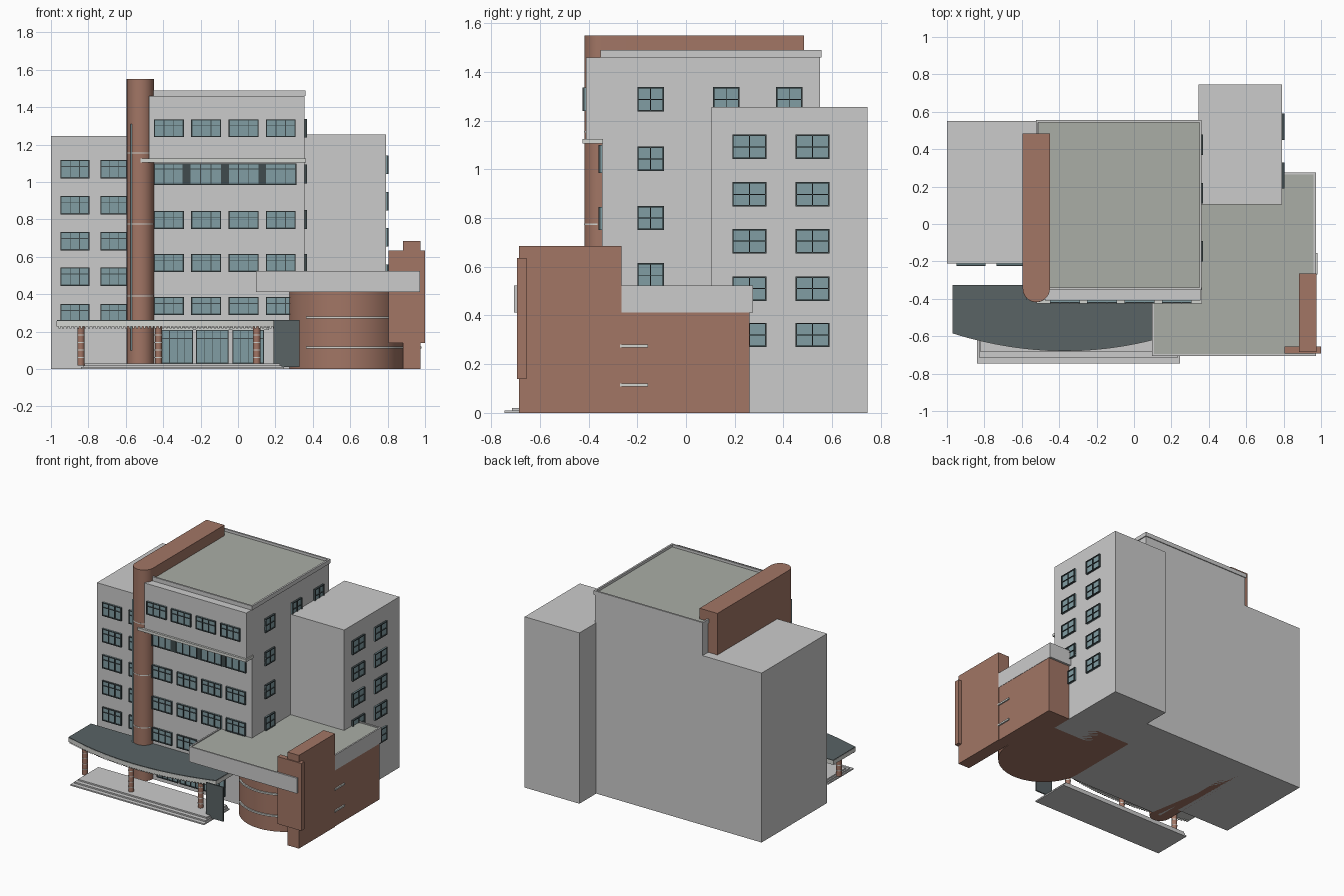
import bpy, bmesh, math
from mathutils import Matrix, Vector

if "Cube" in bpy.data.objects:
    bpy.data.objects.remove(bpy.data.objects["Cube"])


def material(name, rgb):
    m = bpy.data.materials.new(name)
    m.diffuse_color = (*rgb, 1)
    m.use_nodes = True
    m.node_tree.nodes["Principled BSDF"].inputs["Base Color"].default_value = m.diffuse_color
    return m


BRICK = material("brick", (0.36, 0.18, 0.13))
GLASS = material("glass", (0.22, 0.34, 0.37))
FRAME = material("dark_frame", (0.05, 0.07, 0.075))
SLATE = material("slate", (0.10, 0.125, 0.13))
ROOF = material("roof_felt", (0.40, 0.42, 0.38))
TRIM = material("pale_trim", (0.65, 0.66, 0.63))


def finish(bm, name, mat=None, smooth=False):
    bmesh.ops.recalc_face_normals(bm, faces=bm.faces)
    me = bpy.data.meshes.new(name)
    bm.to_mesh(me)
    bm.free()
    ob = bpy.data.objects.new(name, me)
    bpy.context.collection.objects.link(ob)
    if mat:
        me.materials.append(mat)
    if smooth:
        bpy.ops.object.select_all(action='DESELECT')
        ob.select_set(True)
        bpy.context.view_layer.objects.active = ob
        bpy.ops.object.shade_smooth_by_angle(angle=math.radians(30))
    return ob


def add_box(bm, x, y, z):
    c = Vector(((x[0] + x[1]) / 2, (y[0] + y[1]) / 2, (z[0] + z[1]) / 2))
    s = Matrix.Diagonal((x[1] - x[0], y[1] - y[0], z[1] - z[0], 1))
    bmesh.ops.create_cube(bm, size=1, matrix=Matrix.Translation(c) @ s)


def boxes(name, items, mat=None):
    bm = bmesh.new()
    for it in items:
        add_box(bm, *it)
    return finish(bm, name, mat)


def prism(name, outline, z0, z1, mat=None, smooth=False):
    bm = bmesh.new()
    f = bm.faces.new([bm.verts.new((x, y, z0)) for x, y in outline])
    up = bmesh.ops.extrude_face_region(bm, geom=[f])["geom"]
    bmesh.ops.translate(bm, vec=(0, 0, z1 - z0), verts=[v for v in up if isinstance(v, bmesh.types.BMVert)])
    return finish(bm, name, mat, smooth)


def arc(cx, cy, r, a0, a1, n):
    return [(cx + r * math.cos(math.radians(a0 + (a1 - a0) * i / n)),
             cy + r * math.sin(math.radians(a0 + (a1 - a0) * i / n))) for i in range(n + 1)]


def rim(name, x, y, z, t, mat=None):
    boxes(name, [(x, (y[0], y[0] + t), z), (x, (y[1] - t, y[1]), z),
                 ((x[0], x[0] + t), (y[0] + t, y[1] - t), z),
                 ((x[1] - t, x[1]), (y[0] + t, y[1] - t), z)], mat)


def windows(name, side, face, spans, rows, v_bars, h_bars):
    """Framed panes on a wall facing the front (-y) or the right (+x)."""
    glass, frame = [], []

    def put(dst, u, z, d):
        if side == "front":
            dst.append((u, (face - d, face + 0.005), z))
        else:
            dst.append(((face - 0.005, face + d), u, z))
    t = 0.003
    for u0, u1 in spans:
        for z0, z1 in rows:
            put(glass, (u0, u1), (z0, z1), 0.007)
            for k in [0, 1] + v_bars:
                c = u0 + t + (u1 - u0 - 2 * t) * k
                w = t if k in (0, 1) else t * 0.6
                put(frame, (c - w, c + w), (z0, z1), 0.014)
            for k in [0, 1] + h_bars:
                c = z0 + t + (z1 - z0 - 2 * t) * k
                w = t if k in (0, 1) else t * 0.6
                put(frame, (u0, u1), (c - w, c + w), 0.0135)
    boxes(name + "_glass", glass, GLASS)
    boxes(name + "_frames", frame, FRAME)


# Building masses
boxes("left_wing", [((-1, -0.52), (-0.21, 0.55), (0, 1.245))])
boxes("main_block", [((-0.52, 0.355), (-0.345, 0.55), (0, 1.46))])
boxes("top_floor_bay", [((-0.475, 0.355), (-0.41, -0.34), (1.12, 1.46))])
boxes("right_wing", [((0.345, 0.79), (0.105, 0.745), (0, 1.255))])

# Main roof, parapet and ledge
boxes("main_roof", [((-0.51, 0.35), (-0.34, 0.545), (1.455, 1.472))], ROOF)
rim("main_parapet", (-0.525, 0.362), (-0.352, 0.556), (1.46, 1.49), 0.013)
boxes("front_ledge", [((-0.52, 0.363), (-0.425, -0.34), (1.105, 1.125))], TRIM)

# Brick fin with round nose, slit and joint bands
fin = arc(-0.5225, -0.345, 0.0725, 180, 360, 24)
prism("brick_fin", fin + [(-0.45, 0.485), (-0.595, 0.485)], 0, 1.55, BRICK, True)
boxes("fin_slit", [((-0.575, -0.566), (-0.407, -0.385), (0.10, 1.31))], GLASS)
for i, z in enumerate((0.39, 0.775, 1.155)):
    prism(f"fin_band_{i}", arc(-0.5225, -0.345, 0.0737, 195, 345, 20), z - 0.003, z + 0.003, TRIM)

# Windows
cols = [(-0.45, -0.29), (-0.25, -0.09), (-0.05, 0.11), (0.15, 0.307)]
thirds = [1 / 3, 2 / 3]
windows("top_floor_windows", "front", -0.41, cols, [(1.24, 1.335)], thirds, [0.65])
windows("main_windows", "front", -0.345, cols,
        [(0.75, 0.845), (0.52, 0.615), (0.29, 0.385)], thirds, [0.65])
windows("ribbon_window", "front", -0.345, [(-0.45, -0.29), (-0.26, -0.085), (-0.055, 0.115), (0.145, 0.312)],
        [(0.985, 1.1)], thirds, [0.75])
boxes("ribbon_piers", [((x - 0.015, x + 0.015), (-0.357, -0.34), (0.985, 1.1))
                       for x in (-0.275, -0.07, 0.13)], FRAME)
windows("left_wing_windows", "front", -0.21, [(-0.95, -0.795), (-0.735, -0.592)],
        [(z, z + 0.098) for z in (0.25, 0.445, 0.635, 0.827, 1.02)], thirds, [0.65])
windows("main_side_windows", "right", 0.355, [(-0.2, -0.09)],
        [(z, z + 0.1) for z in (0.515, 0.75, 0.993, 1.237)], [0.5], [0.5])
windows("main_side_top_windows", "right", 0.355, [(0.11, 0.22), (0.37, 0.478)],
        [(1.237, 1.337)], [0.5], [0.5])
windows("right_wing_windows", "right", 0.79, [(0.19, 0.33), (0.45, 0.59)],
        [(z, z + 0.1) for z in (0.27, 0.46, 0.655, 0.847, 1.042)], [0.5], [0.5])
windows("entrance_doors", "front", -0.345, [(-0.41, -0.24), (-0.225, -0.05), (-0.03, 0.14)],
        [(0.03, 0.21)], [0.25, 0.5, 0.75], [0.75])
boxes("entrance_lintel", [((-0.43, 0.165), (-0.362, -0.34), (0.21, 0.226))], TRIM)

# Round-fronted hall
prism("hall_walls", [(0.97, 0.26), (0.265, 0.26)] + arc(0.572, -0.27, 0.307, 180, 360, 40)
      + [(0.97, -0.27)], 0, 0.415, BRICK, True)
for i, z in enumerate((0.115, 0.275)):
    prism(f"hall_band_{i}", arc(0.572, -0.27, 0.317, 229, 350, 28)
          + arc(0.572, -0.27, 0.30, 350, 229, 28), z - 0.006, z + 0.006, TRIM, True)
boxes("hall_side_bands", [((0.96, 0.98), (-0.27, -0.155), (z - 0.006, z + 0.006))
                          for z in (0.115, 0.275)], TRIM)
boxes("hall_roof_slab", [((0.1, 0.968), (-0.70, 0.27), (0.412, 0.512))])
boxes("hall_roof_top", [((0.105, 0.962), (-0.695, 0.265), (0.505, 0.517))], ROOF)
rim("hall_roof_rim", (0.095, 0.972), (-0.706, 0.276), (0.412, 0.524), 0.011)
boxes("hall_fin", [((0.882, 0.975), (-0.685, -0.265), (0, 0.685))], BRICK)
boxes("hall_fin_plate", [((0.805, 1.0), (-0.693, -0.655), (0.14, 0.635))], BRICK)


# Entrance canopy with curved front edge
def canopy_front(x):
    return -0.68 + 0.095 * ((x + 0.37) / 0.6) ** 2


def canopy_outline(inset):
    n, x0, x1 = 32, -0.97 + inset, 0.23 - inset
    xs = [x0 + (x1 - x0) * i / n for i in range(n + 1)]
    return [(x, canopy_front(x) + inset) for x in xs] + [(x1, -0.325), (x0, -0.325)]


prism("canopy_fascia", canopy_outline(0), 0.228, 0.258, TRIM)
prism("canopy_top", canopy_outline(0.002), 0.25, 0.262, SLATE)
dentils = []
for i in range(60):
    x = -0.955 + i * 0.0198
    y = canopy_front(x) + 0.012
    dentils.append(((x - 0.005, x + 0.005), (y - 0.006, y + 0.006), (0.218, 0.23)))
boxes("canopy_dentils", dentils, TRIM)

# Canopy columns with pale rings
for i, x in enumerate((-0.84, -0.425, 0.1)):
    y = canopy_front(x) + 0.045
    prism(f"canopy_column_{i}", arc(x, y, 0.019, 0, 345, 23), 0.02, 0.23, BRICK, True)
    for j in range(4):
        z = 0.06 + 0.04 * j
        prism(f"column_{i}_ring_{j}", arc(x, y, 0.0205, 0, 345, 23), z, z + 0.005, TRIM)

# Entrance steps and side screen
boxes("entrance_steps", [((-0.84 + 0.01 * i, 0.245 - 0.01 * i), (-0.745 + 0.03 * i, -0.45), (0.01 * i, 0.01 * (i + 1)))
                         for i in range(3)])
boxes("side_screen", [((0.19, 0.33), (-0.645, -0.635), (0.01, 0.262))], SLATE)
